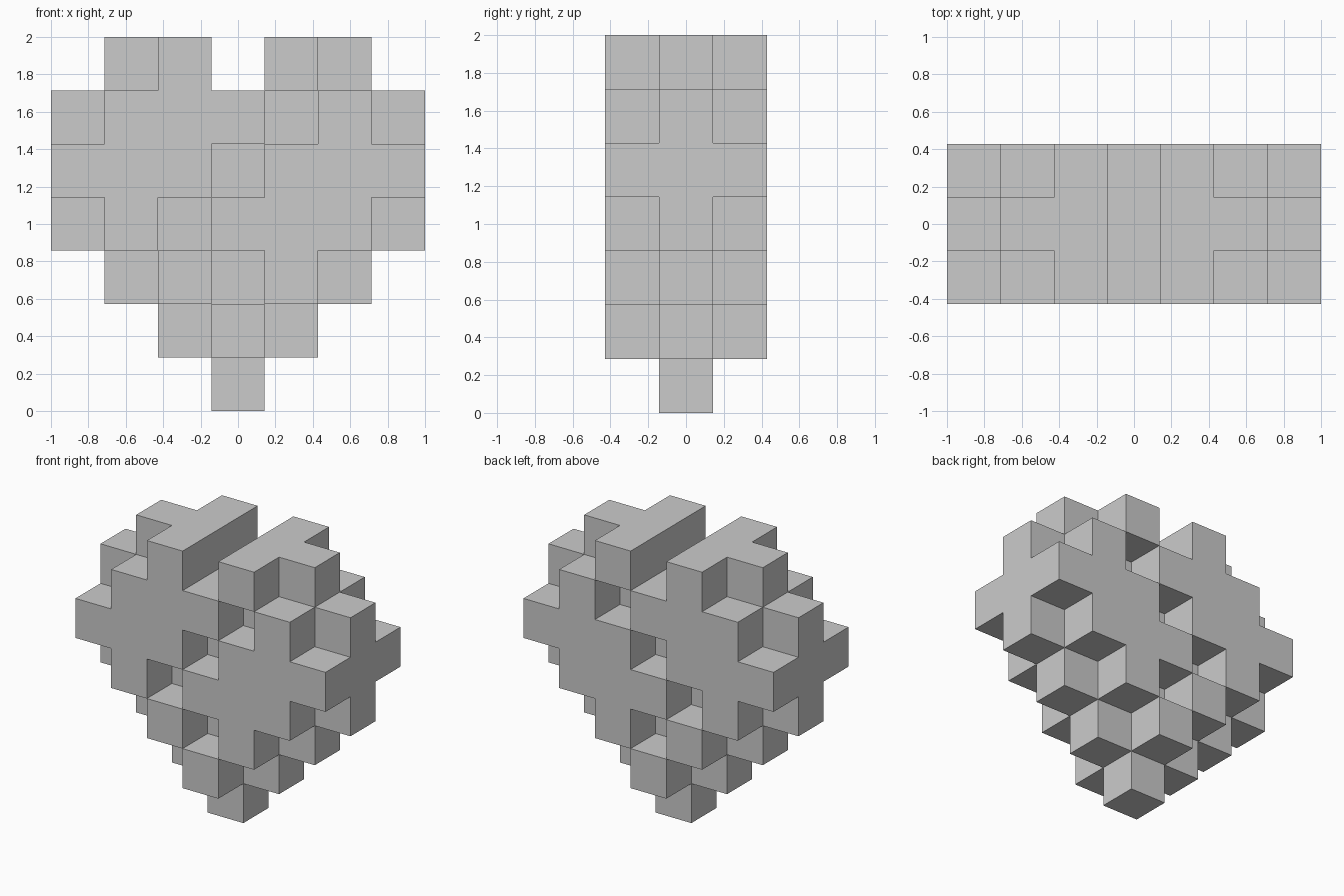
import bpy
import bmesh
from mathutils import Vector

if "Cube" in bpy.data.objects:
    bpy.data.objects.remove(bpy.data.objects["Cube"])

S = 2 / 7  # block size: the heart is 7 blocks wide and 7 tall

# Block patterns seen from the front, top row first
CORE = [".##.##.",
        "#######",
        "#######",
        "#######",
        ".#####.",
        "..###..",
        "...#..."]
RELIEF = ["..#.#..",
          ".###.#.",
          "###.###",
          ".#.###.",
          "..#.#..",
          "...#...",
          "......."]


def blocks(pattern, y):
    return {(col - 3, y, 6 - row)
            for row, line in enumerate(pattern)
            for col, mark in enumerate(line) if mark == "#"}


# Full core slice with the same relief slice on the front and the back
filled = blocks(CORE, 0) | blocks(RELIEF, -1) | blocks(RELIEF, 1)

# Outer skin: one quad wherever a block borders empty space
bm = bmesh.new()
for cell in sorted(filled):
    centre = Vector(cell) + Vector((0, 0, 0.5))
    for axis in range(3):
        for sign in (-1, 1):
            normal = Vector((0, 0, 0))
            normal[axis] = sign
            if tuple(int(c + n) for c, n in zip(cell, normal)) in filled:
                continue
            u = Vector((0, 0, 0))
            u[(axis + 1) % 3] = 0.5
            v = normal.cross(u)
            mid = centre + normal * 0.5
            corners = (mid - u - v, mid + u - v, mid + u + v, mid - u + v)
            bm.faces.new([bm.verts.new(c * S) for c in corners])
bmesh.ops.remove_doubles(bm, verts=bm.verts, dist=0.001)

mesh = bpy.data.meshes.new("block_heart")
bm.to_mesh(mesh)
bm.free()
heart = bpy.data.objects.new("block_heart", mesh)
bpy.context.collection.objects.link(heart)
